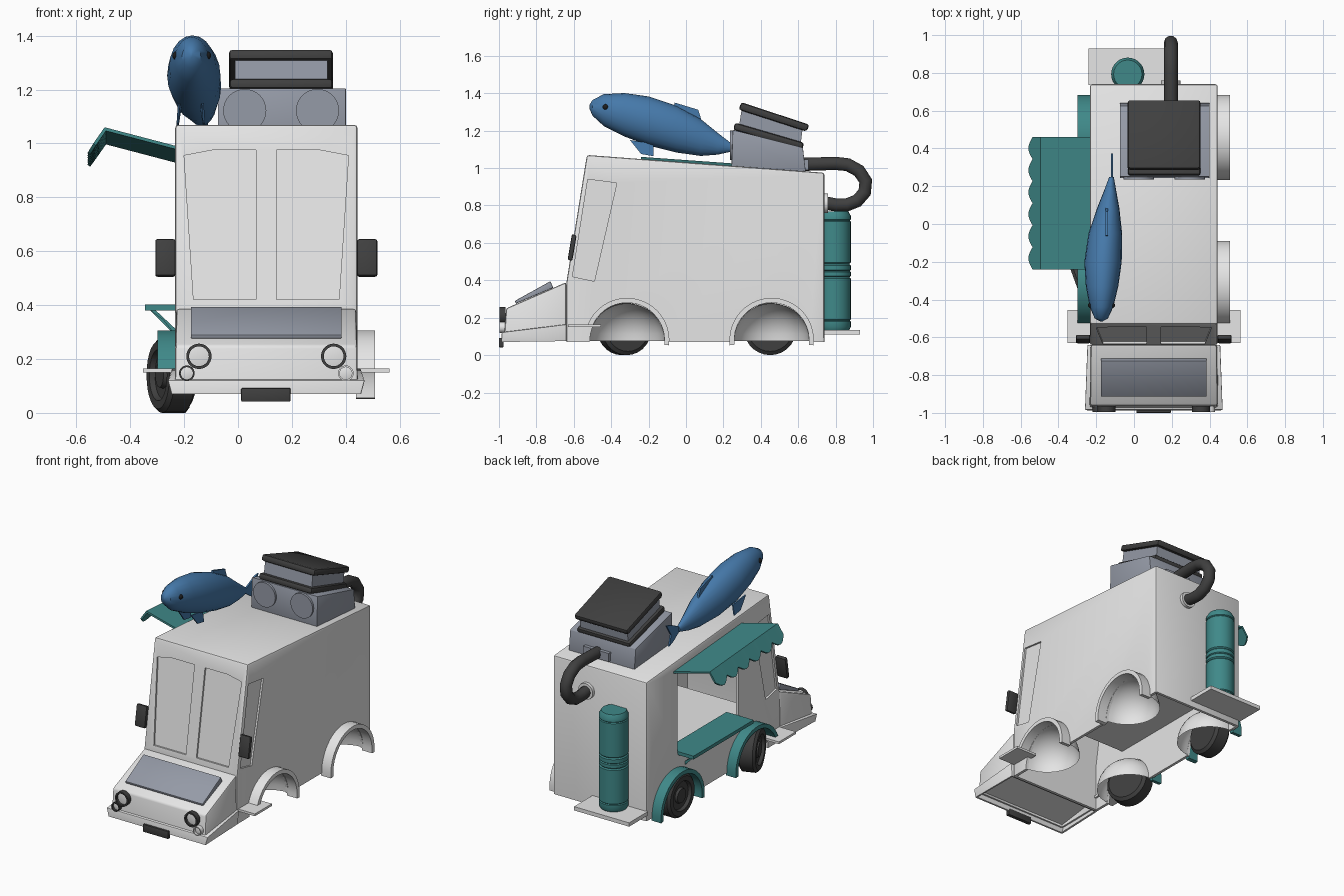
import bpy, bmesh, math
from mathutils import Matrix, Vector

if "Cube" in bpy.data.objects:
    bpy.data.objects.remove(bpy.data.objects["Cube"])


def mat(name, r, g, b):
    m = bpy.data.materials.new(name)
    m.diffuse_color = (r, g, b, 1)
    m.use_nodes = True
    m.node_tree.nodes["Principled BSDF"].inputs["Base Color"].default_value = m.diffuse_color
    return m


WHITE = mat("light_grey_paint", .79, .79, .79)
TEAL = mat("teal_paint", .05, .25, .25)
BLUE = mat("fish_blue", .06, .19, .40)
STEEL = mat("blue_grey_metal", .30, .325, .385)
DARK = mat("dark_rubber", .05, .05, .05)
BLACK = mat("eye_black", .012, .012, .012)
CX = .105                                # middle of the body


def finish(name, bm, m, bevel=0, smooth=True, wall=0):
    bmesh.ops.remove_doubles(bm, verts=bm.verts, dist=1e-5)
    bmesh.ops.recalc_face_normals(bm, faces=bm.faces)
    me = bpy.data.meshes.new(name)
    bm.to_mesh(me)
    bm.free()
    me.materials.append(m)
    o = bpy.data.objects.new(name, me)
    bpy.context.collection.objects.link(o)
    bpy.ops.object.select_all(action='DESELECT')
    o.select_set(True)
    bpy.context.view_layer.objects.active = o
    if bevel:
        b = o.modifiers.new("bevel", 'BEVEL')
        b.width, b.segments, b.limit_method = bevel, 2, 'ANGLE'
        bpy.ops.object.modifier_apply(modifier="bevel")
    if wall:
        s = o.modifiers.new("wall", 'SOLIDIFY')
        s.thickness, s.offset, s.use_even_offset = wall, -1, True
        bpy.ops.object.modifier_apply(modifier="wall")
    if smooth:
        bpy.ops.object.shade_smooth_by_angle(angle=math.radians(35))
    return o


def loft(bm, a, b, open_edge=None):
    """Two matching outlines joined into a closed solid; one side may stay open."""
    va, vb = [bm.verts.new(p) for p in a], [bm.verts.new(p) for p in b]
    bm.faces.new(va)
    bm.faces.new(vb[::-1])
    n = len(a)
    for i in range(n):
        if i != open_edge:
            j = (i + 1) % n
            bm.faces.new((va[i], vb[i], vb[j], va[j]))


def prism(name, pts, x0, x1, m, bevel=0, open_edge=None, wall=0):
    bm = bmesh.new()
    loft(bm, [(x0, y, z) for y, z in pts], [(x1, y, z) for y, z in pts], open_edge)
    return finish(name, bm, m, bevel, True, wall)


def box(name, x0, x1, y0, y1, z0, z1, m, bevel=0):
    return prism(name, [(y0, z0), (y1, z0), (y1, z1), (y0, z1)], x0, x1, m, bevel)


def lathe(name, prof, loc, m, axis='z', seg=28, turn=0):
    bm = bmesh.new()
    rot = {'z': Matrix(), 'y': Matrix.Rotation(math.pi / 2, 4, 'X'),
           'x': Matrix.Rotation(-math.pi / 2, 4, 'Y')}[axis]
    M = Matrix.Translation(loc) @ Matrix.Rotation(turn, 4, 'Z') @ rot
    rings = [[bm.verts.new(M @ Vector((r * math.cos(t), r * math.sin(t), h)))
              for t in (2 * math.pi * k / seg for k in range(seg))] for r, h in prof]
    for p, q in zip(rings, rings[1:]):
        for k in range(seg):
            bm.faces.new((p[k], p[k - 1], q[k - 1], q[k]))
    bmesh.ops.dissolve_degenerate(bm, edges=bm.edges, dist=1e-6)
    return finish(name, bm, m)


# body shell, open underneath
WELLS = (-.315, .458)
body = prism("van_body", [(-.64, .07), (-.64, .385), (-.53, 1.07), (.74, .975), (.74, .07)],
             -.233, .443, WHITE, .012, 4, .018)

# cutters: serving hatch, wheel openings, window recesses
bm = bmesh.new()


def cut(pts, x0, x1):
    loft(bm, [(x0, y, z) for y, z in pts], [(x1, y, z) for y, z in pts])


cut([(-.21, .39), (.42, .39), (.42, .935), (-.21, .985)], -.4, -.15)
for yc in WELLS:
    cut([(yc + .2 * math.cos(t), .07 + .21 * math.sin(t))
         for t in (2 * math.pi * k / 32 for k in range(32))], -.5, .7)
side = [(-.525, .94), (-.37, .92), (-.49, .395), (-.607, .42)]
cut(side, .431, .5)
cut(side, -.3, -.221)
for s in (-1, 1):
    pane = [(CX + s * x, z) for x, z in ((.038, .42), (.27, .42), (.305, .955), (.2, .975), (.038, .975))]
    fy = [-.64 + (z - .385) * .161 for x, z in pane]
    loft(bm, [(x, y - .06, z) for (x, z), y in zip(pane, fy)],
         [(x, y + .011, z) for (x, z), y in zip(pane, fy)])
cutter = finish("body_cutter", bm, WHITE, smooth=False)
cutter.hide_render = True
bo = body.modifiers.new("cut", 'BOOLEAN')
bo.operation, bo.object, bo.solver = 'DIFFERENCE', cutter, 'EXACT'
bpy.context.view_layer.objects.active = body
bpy.ops.object.modifier_apply(modifier="cut")
bpy.data.objects.remove(cutter)

box("inner_floor", -.22, .43, -.37, .73, .375, .388, WHITE)

# nose: hood and flared lower skirt
for name, pts, bev in (
        ("hood", [(-.972, .10, .34), (-.962, .25, .338), (-.64, .39, .334), (-.64, .10, .338)], .012),
        ("front_skirt", [(-.988, .07, .352), (-.985, .122, .366), (-.64, .165, .352), (-.64, .075, .345)], .006)):
    bm = bmesh.new()
    loft(bm, [(CX - w, y, z) for y, z, w in pts], [(CX + w, y, z) for y, z, w in pts], 3)
    finish(name, bm, WHITE, bev, True, .012)
prism("hood_vent", [(-.91, .275), (-.915, .29), (-.725, .395), (-.71, .36)], -.175, .385, STEEL, .004)
box("front_plate", .012, .195, -1, -.975, .042, .092, DARK, .004)


# lamps: ring and lens
def lamp(name, x, z, r, ring):
    lathe(name + "_ring", [(r * .78, -.01), (r * .78, .022), (r, .022), (r, -.01)], (x, -.974, z), ring, 'y')
    lathe(name + "_lens", [(0, .012), (r * .8, .006), (r * .8, -.01)], (x, -.974, z), WHITE, 'y')


lamp("left_headlight", -.145, .21, .047, DARK)
lamp("right_headlight", .355, .21, .047, DARK)
lamp("left_fog_lamp", -.19, .147, .029, DARK)
lamp("right_fog_lamp", .40, .147, .029, WHITE)

# parts on both sides: steps, mirrors, fenders, wheel wells
for s, tag, col in ((-1, "left", TEAL), (1, "right", WHITE)):
    wall = CX + s * .337
    box(tag + "_step", wall - s * .03, wall + s * .121, -.63, -.455, .15, .165, WHITE)
    mirror = [(-.633, .51), (-.608, .503), (-.585, .64), (-.61, .647)]
    prism(tag + "_mirror", mirror, wall, wall + s * .075, DARK, .008)
    for yc, end in zip(WELLS, ("front", "rear")):
        last = 158 if end == "front" else 187          # the front arch stops at the step
        arc = [math.radians(-7 + (last + 7) * k / 20) for k in range(21)]
        ring = [(yc + r * math.cos(t), .08 + r * math.sin(t)) for r, a in ((.226, arc), (.2, arc[::-1])) for t in a]
        prism(f"{tag}_{end}_fender", ring, wall - s * .005, wall + s * .066, col)
        bm = bmesh.new()
        bmesh.ops.create_uvsphere(bm, u_segments=32, v_segments=16, radius=.202)
        for no in ((0, 0, -1), (s, 0, 0)):
            bmesh.ops.bisect_plane(bm, geom=bm.verts[:] + bm.edges[:] + bm.faces[:], plane_co=(0, 0, 0),
                                   plane_no=no, clear_outer=True)
        bmesh.ops.translate(bm, verts=bm.verts, vec=(wall - s * .004, yc, .075))
        finish(f"{tag}_{end}_wheel_well", bm, WHITE)

# wheels on the serving side, the front one steered
tyre = [(0, -.055), (.12, -.055), (.14, -.04), (.14, .04), (.125, .055), (.095, .055), (.088, .035),
        (.05, .035), (.045, .05), (0, .05)]
lathe("front_wheel", tyre, (-.245, -.33, .14), DARK, 'x', 28, math.radians(20))
lathe("rear_wheel", tyre, (-.235, .45, .14), DARK, 'x')

# serving counter with brackets
box("serving_counter", -.345, -.15, -.205, .415, .38, .402, TEAL)
for y in (-.12, .33):
    bm = bmesh.new()
    q = [(-.325, .38), (-.305, .38), (-.23, .285), (-.23, .31)]
    loft(bm, [(x, y, z) for x, z in q], [(x, y + .015, z) for x, z in q])
    finish("counter_bracket", bm, TEAL)

# awning with scalloped valance
bm = bmesh.new()
rows = []
for k in range(49):
    u = k / 48
    y, dz = -.24 + .70 * u, -.05 * u
    w = abs(math.sin(u * 6 * math.pi))
    rows.append([bm.verts.new(p) for p in ((-.228, y, .99 + dz), (-.495, y, 1.06 + dz),
                                           (-.537 - .022 * w, y, 1.0 - .033 * w + dz))])
for a, b in zip(rows, rows[1:]):
    for i in (0, 1):
        bm.faces.new((a[i], a[i + 1], b[i + 1], b[i]))
finish("awning", bm, TEAL, wall=.012)

# rear platform and gas tank
box("rear_platform", -.24, .158, .735, .93, .11, .135, WHITE)
lathe("gas_tank", [(0, .135), (.08, .135), (.088, .15), (.088, .18), (.083, .185), (.088, .19), (.088, .41),
                   (.081, .417), (.088, .424), (.088, .445), (.082, .45), (.088, .455), (.088, .48),
                   (.081, .487), (.088, .494), (.088, .715), (.083, .72), (.088, .725), (.088, .745),
                   (.075, .768), (0, .768)], (-.033, .793, 0), TEAL)

# roof cooker: base, frame, neck, lid
prism("cooker_base", [(.243, 1.0), (.25, 1.205), (.625, 1.11), (.642, .965)], -.075, .40, STEEL, .003)
prism("cooker_frame", [(.252, 1.205), (.262, 1.243), (.632, 1.135), (.62, 1.098)], -.032, .352, DARK, .014)
prism("cooker_neck", [(.28, 1.2), (.30, 1.33), (.625, 1.225), (.61, 1.1)], -.012, .333, STEEL)
prism("cooker_lid", [(.282, 1.312), (.295, 1.352), (.66, 1.232), (.645, 1.195)], -.034, .352, DARK, .014)
for x in (.025, .295):
    lathe("cooker_dial", [(0, .013), (.08, .013), (.08, -.02)], (x, .248, 1.122), STEEL, 'y', 32)
box("cooker_outlet", .10, .285, .62, .655, .99, 1.045, STEEL)

# exhaust duct looping back into the rear wall
cu = bpy.data.curves.new("exhaust_duct", 'CURVE')
cu.dimensions, cu.bevel_depth, cu.bevel_resolution, cu.use_fill_caps = '3D', .037, 3, True
path = [(.63, 1.02), (.80, 1.025), (.865, 1.018), (.925, .985), (.961, .93), (.955, .87), (.915, .825),
        (.86, .803), (.80, .803), (.735, .815)]
sp = cu.splines.new('POLY')
sp.points.add(len(path) - 1)
for p, (y, z) in zip(sp.points, path):
    p.co = (.195, y, z, 1)
cu.materials.append(DARK)
duct = bpy.data.objects.new("exhaust_duct", cu)
bpy.context.collection.objects.link(duct)
bpy.ops.object.select_all(action='DESELECT')
duct.select_set(True)
bpy.context.view_layer.objects.active = duct
bpy.ops.object.convert(target='MESH')
lathe("duct_flange", [(0, -.018), (.052, -.018), (.052, .01), (0, .01)], (.195, .742, .812), WHITE, 'y')

# fish on the roof: y, x, centre height, half width, half height
spine = [(-.517, -.173, 1.328, .004, .008), (-.5, -.173, 1.322, .035, .042), (-.44, -.172, 1.31, .062, .085),
         (-.33, -.169, 1.285, .086, .116), (-.2, -.164, 1.252, .099, .131), (-.05, -.152, 1.208, .089, .125),
         (.08, -.137, 1.163, .06, .098), (.17, -.127, 1.13, .034, .058), (.25, -.119, 1.108, .012, .018)]
bm = bmesh.new()
rings = [[bm.verts.new((x + w * math.cos(t), y, z + h * math.sin(t)))
          for t in (2 * math.pi * k / 20 for k in range(20))] for y, x, z, w, h in spine]
for a, b in zip(rings, rings[1:]):
    for k in range(20):
        bm.faces.new((a[k], a[k - 1], b[k - 1], b[k]))
bm.faces.new(rings[0])
bm.faces.new(rings[-1])
finish("fish_body", bm, BLUE)
prism("fish_tail", [(.225, 1.115), (.33, 1.165), (.372, 1.175), (.325, 1.1), (.345, 1.03), (.30, 1.05), (.235, 1.095)],
      -.121, -.111, BLUE)
prism("fish_back_fin", [(-.07, 1.31), (-.06, 1.35), (.065, 1.312), (.085, 1.25), (.06, 1.22)], -.15, -.138, BLUE)
for s in (-1, 1):
    bm = bmesh.new()
    fin = [(-.30, 1.15, .04), (-.24, 1.075, .045), (-.175, 1.064, .045), (-.175, 1.13, .035)]
    loft(bm, [(-.175 + s * x, y, z) for y, z, x in fin], [(-.175 + s * (x + .008), y, z) for y, z, x in fin])
    finish("fish_side_fin", bm, BLUE)
    bm = bmesh.new()
    bmesh.ops.create_uvsphere(bm, u_segments=12, v_segments=8, radius=.016)
    bmesh.ops.translate(bm, verts=bm.verts, vec=(-.172 + s * .056, -.43, 1.326))
    finish("fish_eye", bm, BLACK)
